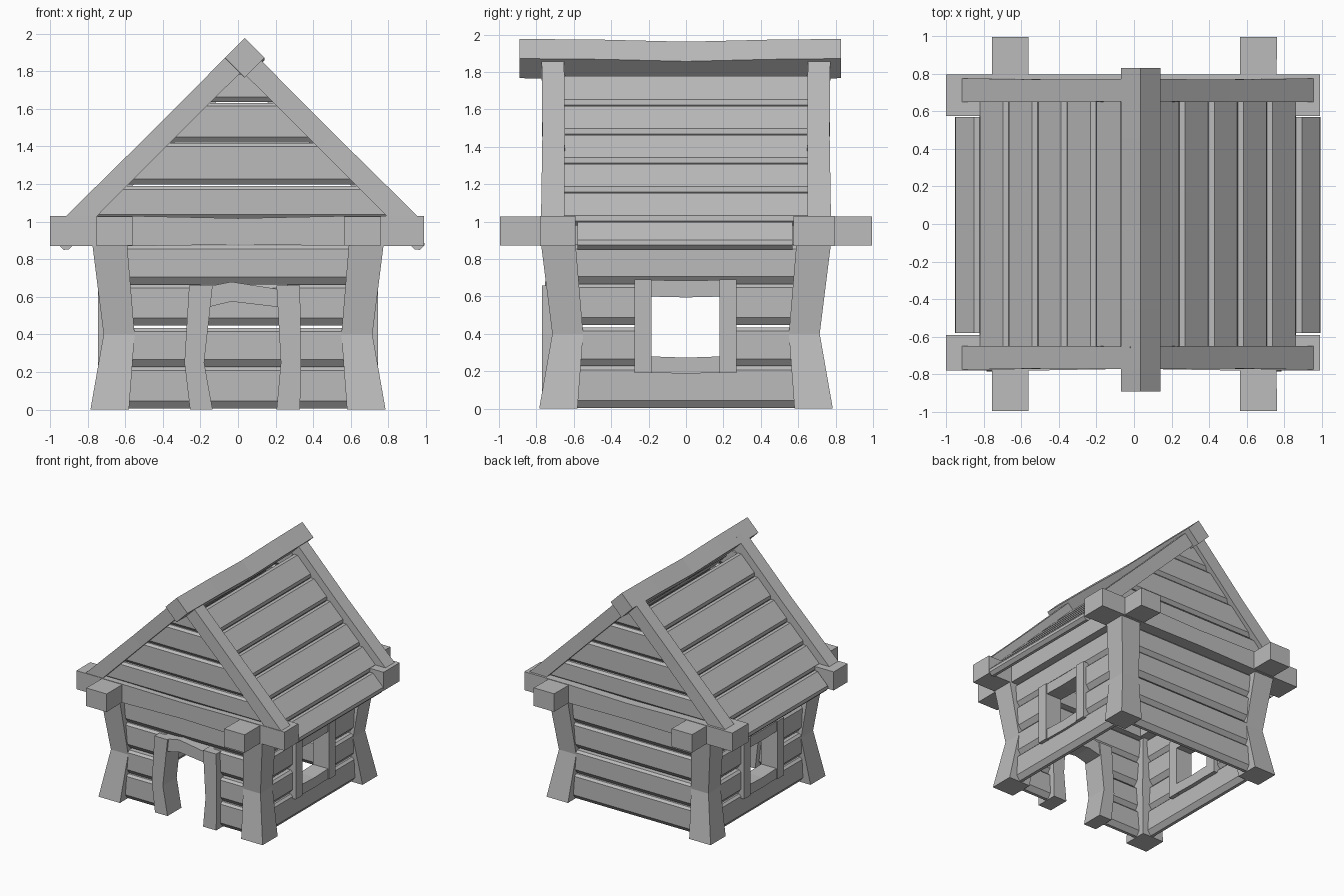
import bpy, bmesh
from mathutils import Vector as V

if "Cube" in bpy.data.objects:
    bpy.data.objects.remove(bpy.data.objects["Cube"])

mat = bpy.data.materials.new("grey timber")
mat.diffuse_color = (0.5, 0.5, 0.5, 1)
mat.use_nodes = True
mat.node_tree.nodes["Principled BSDF"].inputs["Base Color"].default_value = mat.diffuse_color


def loft(name, rings):
    """Solid joining a series of rings that have equal point counts."""
    bm = bmesh.new()
    rs = [[bm.verts.new(p) for p in r] for r in rings]
    n = len(rs[0])
    for a, b in zip(rs, rs[1:]):
        for i in range(n):
            j = (i + 1) % n
            bm.faces.new((a[i], a[j], b[j], b[i]))
    bm.faces.new(rs[0])
    bm.faces.new(rs[-1])
    bmesh.ops.recalc_face_normals(bm, faces=bm.faces)
    me = bpy.data.meshes.new(name)
    bm.to_mesh(me)
    bm.free()
    me.materials.append(mat)
    ob = bpy.data.objects.new(name, me)
    bpy.context.collection.objects.link(ob)
    return ob


def beam(name, axis, sections):
    """Bent bar along x, y or z; section = (position, a0, a1, b0, b1)."""
    rings = []
    for t, a0, a1, b0, b1 in sections:
        r = []
        for a, b in ((a0, b0), (a1, b0), (a1, b1), (a0, b1)):
            c = [a, b]
            c.insert("xyz".index(axis), t)
            r.append(V(c))
        rings.append(r)
    return loft(name, rings)


def plank(name, base, along, up, out, height, low, high, thick=0.09, cb=0.04, ct=0.018):
    """Chamfered board; low/high are its end positions at bottom/top edge."""
    base, along, up, out = V(base), V(along), V(up), V(out)
    h = thick / 2
    prof = [(-h + cb * .8, 0), (h - cb * .8, 0), (h, cb), (h, height - ct),
            (h - ct, height), (-h + ct, height), (-h, height - ct), (-h, cb)]
    rings = []
    for e in (0, 1):
        rings.append([base + out * d + up * z +
                      along * (low[e] + (high[e] - low[e]) * z / height) for d, z in prof])
    return loft(name, rings)


X, Y, Z = (1, 0, 0), (0, 1, 0), (0, 0, 1)
SIDES = ((-1, "left"), (1, "right"))
ENDS = ((-1, "front"), (1, "back"))

# Bent corner posts
for sx, nx in SIDES:
    for sy, ny in ENDS:
        beam(f"{ny}_{nx}_post", "z",
             [(z, sx * i, sx * o, sy * i, sy * o)
              for z, i, o in ((0, .58, .785), (.4, .55, .715), (.88, .59, .775))])

# Crossing eaves beams, slightly wavy
for s, n, y0, y1 in ((-1, "front", -.78, -.59), (1, "back", .575, .795)):
    beam(f"{n}_eaves_beam", "x", [(-1, y0, y1, .87, 1.03), (-.56, y0, y1, .87, 1.03),
                                  (0, y0 + .01, y1, .878, 1.018), (.57, y0, y1, .872, 1.03),
                                  (.99, y0, y1, .87, 1.03)])
for n, x0, x1 in (("left", -.755, -.56), ("right", .565, .76)):
    beam(f"{n}_eaves_beam", "y", [(-.995, x0, x1, .872, 1.028), (0, x0, x1 - .005, .88, 1.02),
                                  (.995, x0, x1, .872, 1.028)])

# Wall boards, split round the door and windows
ROWS = ((.005, .225), (.227, .433), (.448, .666), (.666, .872))
for i, (z0, z1) in enumerate(ROWS):
    h = z1 - z0
    plank(f"back_wall_board_{i}", (0, .67, z0), X, Z, Y, h, (-.64, .64), (-.64, .64))
    spans = ((-.64, .64),) if i == 3 else ((-.64, -.2), (.26, .64))
    for k, s in enumerate(spans):
        plank(f"front_wall_board_{i}_{k}", (0, -.67, z0), X, Z, Y, h, s, s)
    spans = ((-.64, .64),) if i in (0, 3) else ((-.64, -.22), (.22, .64))
    for sx, nx in SIDES:
        for k, s in enumerate(spans):
            plank(f"{nx}_wall_board_{i}_{k}", (sx * .67, 0, z0), Y, Z, X, h, s, s)

# Window frames
for sx, nx in SIDES:
    a, b = sx * .59, sx * .745
    for k, (y0, y1) in enumerate(((-.275, -.185), (.18, .27))):
        beam(f"{nx}_window_jamb_{k}", "z", [(.19, a, b, y0, y1), (.44, a, b, y0, y1),
                                            (.69, a, b, y0, y1)])
    c = sx * .735
    beam(f"{nx}_window_sill", "y", [(-.2, a, c, .192, .28), (0, a, c, .188, .273), (.2, a, c, .192, .28)])
    beam(f"{nx}_window_head", "y", [(-.2, a, c, .6, .688), (0, a, c, .595, .685), (.2, a, c, .6, .688)])

# Door frame with bent jambs and an arched lintel
D = (-.77, -.58)
beam("left_door_jamb", "z", [(0, -.255, -.135, *D), (.25, -.285, -.18, *D), (.66, -.26, -.135, *D)])
beam("right_door_jamb", "z", [(0, .205, .33, *D), (.25, .228, .335, *D), (.66, .205, .33, *D)])
beam("door_lintel", "x", [(-.16, -.755, -.59, .545, .655), (-.035, -.755, -.59, .575, .68),
                          (.22, -.755, -.59, .545, .64)])

# Gable boards cut to the roof slope
CX = .02
for sy, ny in ENDS:
    for i, (z0, z1) in enumerate(((1.01, 1.19), (1.198, 1.418), (1.422, 1.632), (1.636, 1.8))):
        w0, w1 = 1.825 - z0, 1.825 - z1
        plank(f"{ny}_gable_board_{i}", (CX, sy * .69, z0), X, Z, Y, z1 - z0,
              (-w0, w0), (-w1, w1), cb=.028)

# Roof boards and rafters on each 45 degree slope
R = .5 ** .5
STEPS = (.96, .83, .675, .52, .365, .21, .05)
for sx, nx in SIDES:
    up, out = V((-sx * R, 0, R)), V((sx * R, 0, R))
    for i, (d0, d1) in enumerate(zip(STEPS, STEPS[1:])):
        e = (-.58, .57) if i == 0 else (-.66, .66)
        plank(f"{nx}_roof_board_{i}", (CX + sx * d0, 0, 1.822 - d0), Y, up, out,
              (d0 - d1) / R - .003, e, e, thick=.07, cb=.022, ct=.022)
    for sy, ny in ENDS:
        rings = []
        for d, y0, y1, t in ((.9, .65, .775, .057), (.45, .648, .768, .055), (.0, .652, .772, .057)):
            c = V((CX + sx * d, 0, 1.88 - d))
            if d == .9:  # foot cut level on the beam
                p = (V((CX + sx * .94, 0, 1.025)), V((CX + sx * .775, 0, 1.025)))
            else:
                p = (c + out * t, c - out * t)
            rings.append([p[0] + V((0, sy * y0, 0)), p[0] + V((0, sy * y1, 0)),
                          p[1] + V((0, sy * y1, 0)), p[1] + V((0, sy * y0, 0))])
        loft(f"{ny}_{nx}_rafter", rings)

# Diamond ridge beam
loft("ridge_beam", [[V((.035 + a, y, zc + b)) for a, b in ((0, .105), (.105, 0), (0, -.105), (-.105, 0))]
                    for y, zc in ((-.89, 1.872), (-.45, 1.868), (0, 1.857), (.45, 1.868), (.83, 1.872))])
